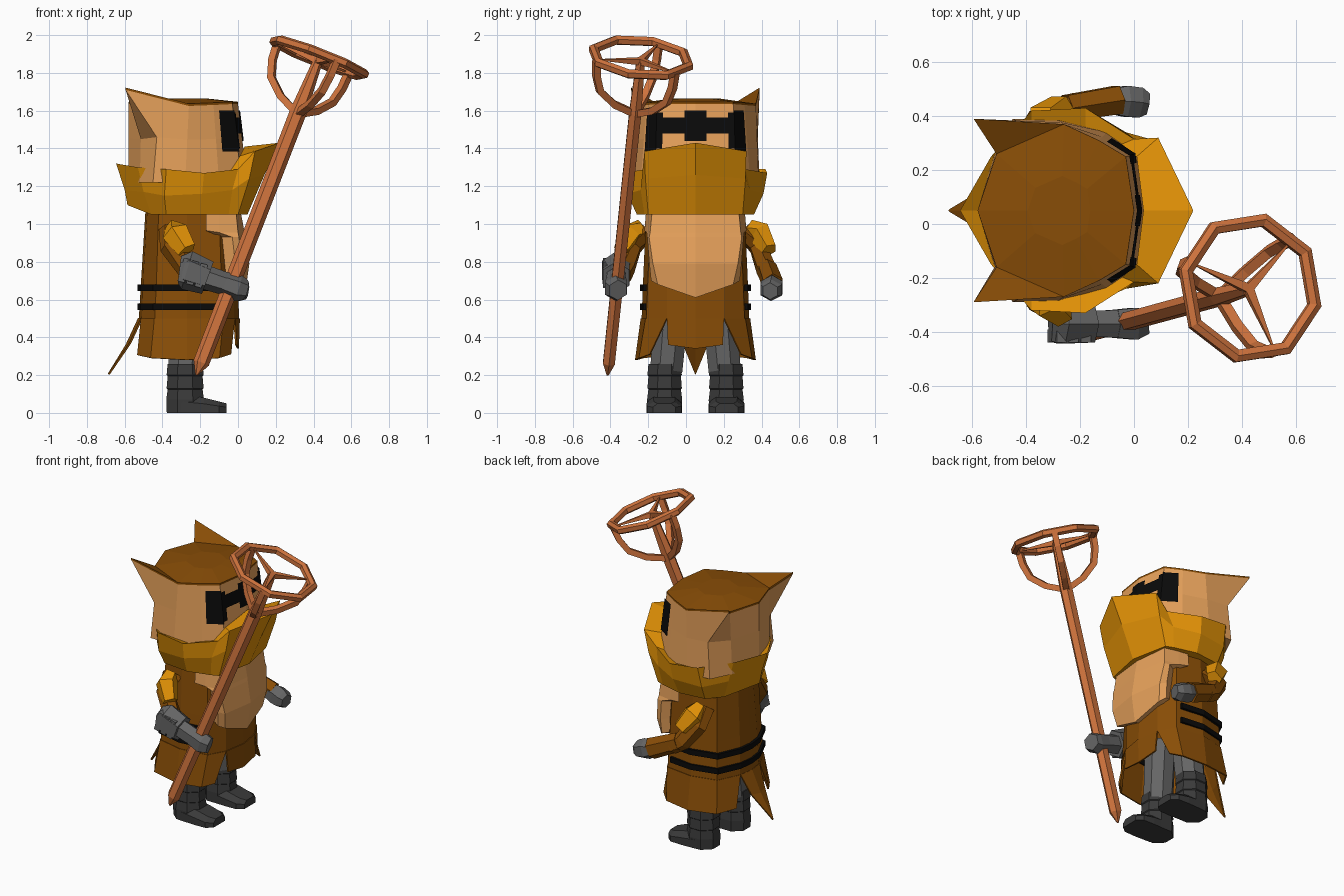
import bpy, bmesh, math
from mathutils import Vector as V

if "Cube" in bpy.data.objects:
    bpy.data.objects.remove(bpy.data.objects["Cube"])

def material(name, r, g, b):
    m = bpy.data.materials.new(name)
    m.diffuse_color = (r, g, b, 1)
    m.use_nodes = True
    m.node_tree.nodes["Principled BSDF"].inputs["Base Color"].default_value = m.diffuse_color
    return m

ORANGE = material("orange", .77, .29, .002)
TAN = material("tan", .80, .36, .105)
BROWN = material("brown", .25, .075, .002)
COPPER = material("copper", .62, .17, .046)
GREY = material("grey", .13, .13, .13)
DARK = material("dark grey", .042, .042, .042)
BLACK = material("black", .003, .003, .003)
Y0 = .05  # symmetry plane of the figure

def loft(name, rows, mat, closed=True, caps=(), thick=0, dy=Y0):
    """Skin rows of points; caps holds row numbers to fill."""
    bm = bmesh.new()
    vs = [[bm.verts.new((p[0], p[1] + dy, p[2])) for p in r] for r in rows]
    n = len(vs[0])
    for a, b in zip(vs, vs[1:]):
        for i in range(n if closed else n - 1):
            j = (i + 1) % n
            bm.faces.new((a[i], a[j], b[j], b[i]))
    for c in caps:
        bm.faces.new(vs[c])
    bmesh.ops.remove_doubles(bm, verts=bm.verts, dist=1e-5)
    bmesh.ops.recalc_face_normals(bm, faces=bm.faces)
    me = bpy.data.meshes.new(name)
    bm.to_mesh(me)
    bm.free()
    me.materials.append(mat)
    ob = bpy.data.objects.new(name, me)
    bpy.context.collection.objects.link(ob)
    if thick:
        s = ob.modifiers.new("thickness", 'SOLIDIFY')
        s.thickness, s.offset = thick, 0
    return ob

def ring(half):
    """Front-to-back half outline mirrored to a closed ring."""
    return half + [(x, -y, z) for x, y, z in half[-2:0:-1]]

def arc(half):
    """Centre-to-edge half row mirrored to an open strip."""
    return [(x, -y, z) for x, y, z in half[:0:-1]] + half

def at(z, pts):
    return [(x, y, z) for x, y in pts]

def tube(name, path, mat, sides=6, ref=(0, 1, 0), dy=Y0):
    """Tapered tube; path items are (point, width radius, height radius)."""
    pts = [V(p[0]) for p in path]
    rows = []
    for i, (p, rw, rh) in enumerate(path):
        t = (pts[min(i + 1, len(pts) - 1)] - pts[max(i - 1, 0)]).normalized()
        h = t.cross(V(ref)).normalized()
        w = h.cross(t)
        angs = [math.tau * (k + .5) / sides for k in range(sides)]
        rows.append([pts[i] + w * rw * math.cos(a) + h * rh * math.sin(a) for a in angs])
    return loft(name, rows, mat, caps=(0, -1), dy=dy)

# Head with ears pulled out of its top ring
top = [(0, 0, 1.635), (-.03, .2, 1.635), (-.13, .26, 1.63), (-.26, .32, 1.625),
       (-.595, .34, 1.71), (-.51, .21, 1.63), (-.58, 0, 1.635)]
bottom = at(1.22, [(.05, 0), (.02, .21), (-.1, .29), (-.28, .335), (-.45, .34), (-.52, .2), (-.58, 0)])
middle = [tuple(V(a).lerp(V(b), .44)) for a, b in zip(top, bottom)]
middle[4] = (-.43, .33, 1.46)
loft("head", [ring(bottom), ring(middle), ring(top)], TAN, caps=(0,))
brim = [(x, y, z + .012) for x, y, z in top]
ear_cut = brim[:4] + [tuple((V(brim[3]) + V(brim[5])) / 2)] + brim[5:]
crown = [(-.27 + (x + .27) * .4, y * .4, 1.664) for x, y, z in ear_cut]
loft("head_top", [ring(r) for r in (top, brim, ear_cut, crown)], BROWN, caps=(-1,))

# Dark eye mask: thin plates following the face facets
def face_point(u, z):
    i = min(int(u), 1)
    t = (1.635 - z) / .415
    a = V(top[i]).lerp(V(bottom[i]), t)
    b = V(top[i + 1]).lerp(V(bottom[i + 1]), t)
    p = a.lerp(b, u - i)
    return V((p.x + .007, p.y * 1.02, z))

for s in (1, -1):
    for k, (u0, u1, z0, z1) in enumerate([(0, .28, 1.44, 1.6), (.28, .84, 1.48, 1.565),
                                          (.84, 1, 1.40, 1.59), (1, 1.8, 1.385, 1.6)]):
        rows = [[face_point(u, z) for u in (u0, u1)] for z in (z0, z1)]
        loft("eye_mask", [[(p.x, p.y * s, p.z) for p in r] for r in rows], BLACK, closed=False)

# Tall collar with a raised front
c_bot = [(.05, 0, 1.05), (0, .25, 1.05), (-.05, .27, 1.05), (-.2, .31, 1.05), (-.38, .29, 1.05),
         (-.46, .2, 1.05), (-.585, 0, 1.1)]
c_mid = [(.14, 0, 1.26), (.06, .265, 1.24), (-.03, .29, 1.18), (-.19, .36, 1.16), (-.39, .34, 1.15),
         (-.5, .21, 1.17), (-.6, 0, 1.18)]
c_top = [(.22, 0, 1.43), (.09, .27, 1.385), (-.0, .265, 1.29), (-.18, .38, 1.27), (-.38, .37, 1.29),
         (-.53, .2, 1.3), (-.645, 0, 1.32)]
c_in = [(.035, 0, 1.41), (.01, .2, 1.36), (-.06, .24, 1.27), (-.18, .3, 1.24), (-.38, .31, 1.26),
        (-.5, .18, 1.26), (-.56, 0, 1.27)]
loft("collar", [ring(c) for c in (c_bot, c_mid, c_top, c_in)], ORANGE, caps=(0,))

# Coat body
c1 = at(1.07, [(-.01, 0), (-.03, .15), (-.1, .23), (-.27, .26), (-.42, .22), (-.48, .08), (-.49, 0)])
c2 = at(.75, [(0, 0), (-.02, .15), (-.09, .25), (-.27, .275), (-.43, .235), (-.5, .09), (-.51, 0)])
c3 = at(.5, [(.005, 0), (-.02, .15), (-.08, .26), (-.27, .285), (-.44, .245), (-.51, .1), (-.525, 0)])
loft("coat", [ring(c) for c in (c1, c2, c3)], BROWN, caps=(0,))

# Coat skirt panels with slits between them
loft("coat_front_panel", [arc(c3[:2]), arc([(0, 0, .34), (-.01, .145, .36)])], BROWN, False, thick=.01)
loft("coat_tail", [arc([c3[6], c3[5]]), arc([(-.59, 0, .36), (-.57, .07, .37)]),
                   arc([(-.685, 0, .205), (-.68, .004, .21)])], BROWN, False, thick=.01)
hem = [(-.04, .24, .31), (-.1, .295, .29), (-.27, .315, .28), (-.46, .28, .29), (-.53, .17, .305)]
for s in (1, -1):
    loft("coat_side_panel", [[(x, y * s, z) for x, y, z in r] for r in (c3[1:6], hem)],
         BROWN, False, thick=.01)

# Two belts round the back and sides
for z in (.662, .562):
    out = [(-.11, .268), (-.27, .285), (-.445, .245), (-.51, .1), (-.522, 0)][::-1]
    loft("belt", [arc(at(z - .018, out)), arc(at(z + .018, out))], BLACK, False, thick=.018)

# Bulging chest beard
loft("beard", [arc(r) for r in (
    [(.015, 0, 1.06), (-.01, .23, 1.06), (-.1, .252, 1.06), (-.17, .262, 1.06)],
    [(.035, 0, .955), (0, .24, .955), (-.1, .258, .955), (-.17, .27, .965)],
    [(.038, 0, .93), (.005, .245, .93), (-.03, .255, .93), (-.09, .22, .93)],
    [(.06, 0, .79), (.025, .225, .79), (-.015, .245, .80), (-.09, .21, .81)],
    [(.035, 0, .61), (.01, .2, .68), (-.02, .235, .70), (-.09, .2, .73)],
    [(-.08, 0, .64), (-.08, .18, .7), (-.09, .2, .72), (-.1, .2, .73)])], TAN, False)

# Legs and boots
for s in (1, -1):
    tube("leg", [((-.27, .12 * s, .62), .1, .1), ((-.28, .155 * s, .22), .092, .095)], GREY, 8)
    boot = [(.26, .1), (.2, .106), (.195, .1), (.13, .106), (.125, .1), (.07, .108), (0, .105)]
    tube("boot_shaft", [((-.28, .163 * s, z), r * .93, r) for z, r in boot], DARK, 8)
    foot = [(-.3, .09, .1), (-.18, .095, .08), (-.1, .092, .06), (-.06, .06, .05)]
    loft("boot_foot", [[(x, .165 * s + w, 0), (x, .165 * s + w, h * .6), (x, .165 * s + w * .6, h),
                        (x, .165 * s - w * .6, h), (x, .165 * s - w, h * .6), (x, .165 * s - w, 0)]
                       for x, w, h in foot], DARK, caps=(0, -1))

# Arms: brown sleeves under orange shoulder flaps
for s in (1, -1):
    tube("sleeve", [((-.35, .25 * s, .97), .05, .07), ((-.35, .33 * s, .88), .05, .065),
                    ((-.27, .37 * s, .77), .055, .06), ((-.2, .39 * s, .73), .055, .06)], BROWN, 6)
    tube("shoulder_flap", [((-.34, .28 * s, .98), .05, .045), ((-.33, .34 * s, .95), .065, .075),
                           ((-.27, .39 * s, .86), .045, .055)], ORANGE, 5)

# Free arm: sleeve, then gloved hand
tube("left_forearm", [((-.25, .38, .76), .055, .06), ((-.06, .41, .675), .06, .068)], BROWN, 6)
tube("left_hand", [((-.08, .405, .68), .055, .05), ((-.03, .405, .665), .066, .068),
                   ((.02, .4, .65), .064, .06), ((.05, .395, .645), .045, .045)], GREY, 6)

# Staff arm: thick plated cuff, wrist and fist
tube("right_cuff", [((-.31, -.42, .76), .075, .07), ((-.27, -.42, .755), .085, .105),
                    ((-.16, -.42, .715), .08, .09)], GREY, 6)
for k in range(3):
    x = -.285 + k * .045
    tube("cuff_plate", [((x - .018, -.465, .76 - k * .014), .035, .09),
                        ((x + .018, -.465, .75 - k * .014), .035, .09)], GREY, 4)
tube("right_forearm", [((-.18, -.42, .72), .055, .065), ((-.04, -.42, .675), .06, .06)], GREY, 6)
tube("right_fist", [((-.07, -.42, .685), .06, .065), ((.0, -.42, .66), .068, .07),
                    ((.04, -.41, .65), .055, .055)], GREY, 6)

# Staff shaft
base, hub = V((-.22, -.415, .2)), V((.43, -.238, 1.88))
D = (hub - base).normalized()
U = (V((1, 0, 0)) - D * D.x).normalized()
W = D.cross(U)
L = (hub - base).length

def on_staff(t, r, deg):
    a = math.radians(deg)
    return base + D * t + (U * math.cos(a) + W * math.sin(a)) * r

tube("staff", [(base, .006, .006), (base + D * .07, .036, .043), (base + D * 1.5, .037, .045),
               (hub - D * .02, .026, .026)], COPPER, 6, dy=0)

# Octagonal ring at the staff head
loft("staff_ring", [[on_staff(L + dt, r, -12 + 45 * k) for r, dt in
                     ((.262, -.026), (.285, -.013), (.285, .014), (.262, .026), (.237, .014), (.237, -.013))]
                    for k in range(9)], COPPER, dy=0)

# Three curved brackets and three spikes holding the ring
for deg in (160, 48, -67):
    bracket = [(1.49, 0), (1.55, .125), (1.63, .215), (1.72, .245), (L, .252)]
    tube("ring_bracket", [(on_staff(t, r, deg), .026, .026) for t, r in bracket], COPPER, 4,
         on_staff(0, 1, deg + 90) - base, 0)
    tube("ring_spike", [(on_staff(L - .02, 0, deg), .024, .024), (on_staff(L, .24, deg), .004, .004)],
         COPPER, 4, D, 0)
